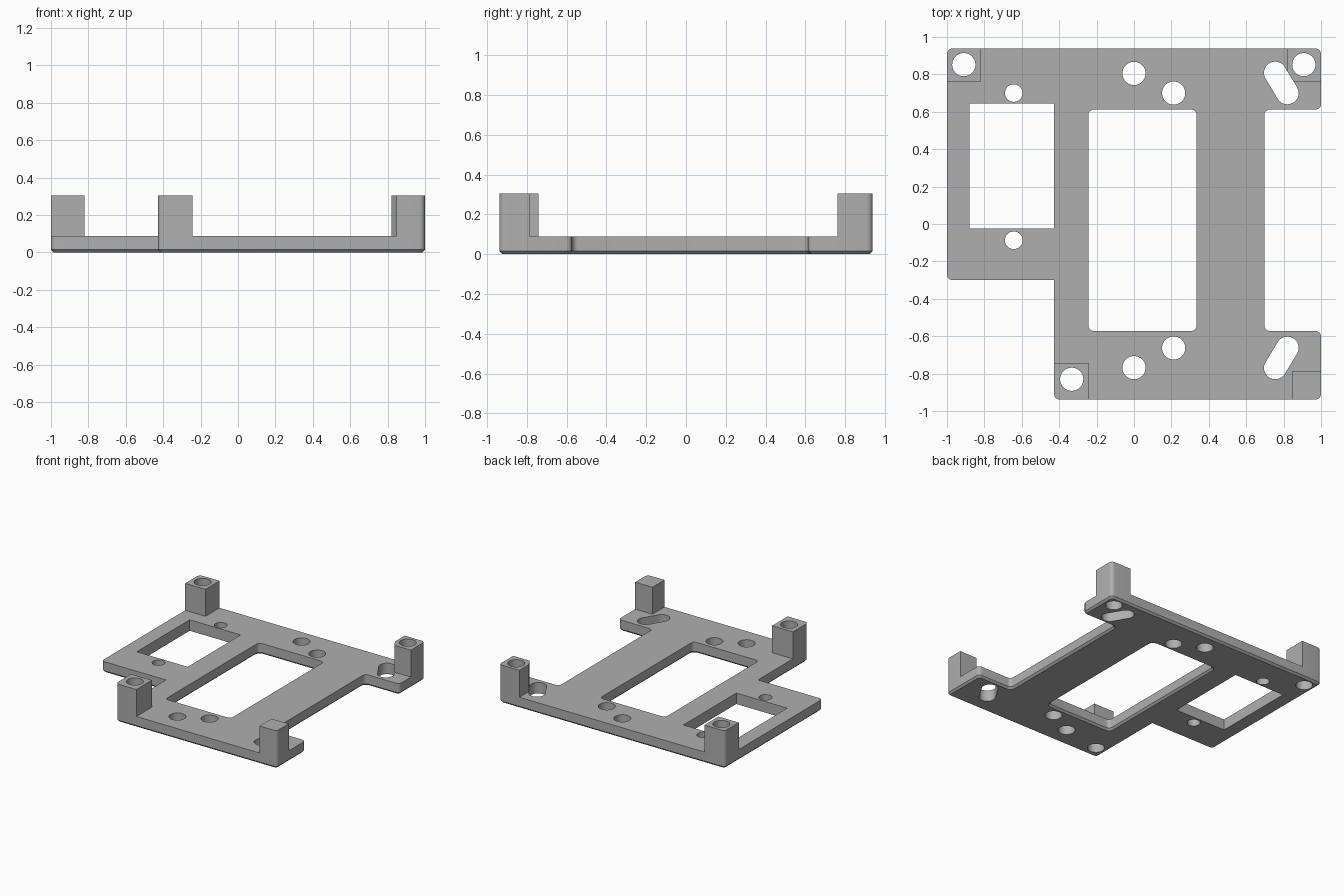
import bpy, bmesh, math
from mathutils import Vector

if "Cube" in bpy.data.objects:
    bpy.data.objects.remove(bpy.data.objects["Cube"], do_unlink=True)

grey = bpy.data.materials.new("matte grey")
grey.use_nodes = True
colour = (0.43, 0.43, 0.43, 1)
grey.diffuse_color = colour
grey.node_tree.nodes["Principled BSDF"].inputs["Base Color"].default_value = colour

PLATE, TOP, CHAMFER, ROUND = 0.088, 0.304, 0.015, 0.03
HOLE = 0.062


def rounded(corners, steps=6):
    """Counter-clockwise outline from (x, y, radius) right-angled corners."""
    pts = []
    for i, (x, y, r) in enumerate(corners):
        p = Vector((x, y))
        if r == 0:
            pts.append(p)
            continue
        a = (Vector(corners[i - 1][:2]) - p).normalized()
        b = (Vector(corners[(i + 1) % len(corners)][:2]) - p).normalized()
        for k in range(steps + 1):
            t = k / steps * math.pi / 2
            pts.append(p + r * (a * (1 - math.sin(t)) + b * (1 - math.cos(t))))
    return pts


def rect(x0, y0, x1, y1, radii=(0, 0, 0, 0)):
    return rounded([(x0, y0, radii[0]), (x1, y0, radii[1]),
                    (x1, y1, radii[2]), (x0, y1, radii[3])])


def slot(a, b, r, steps=20):
    """Outline of a round hole stretched from a to b."""
    a, b = Vector(a), Vector(b)
    d = b - a
    start = math.atan2(d.y, d.x) + math.pi / 2
    pts = []
    for centre, first in ((a, start), (b, start + math.pi)):
        for k in range(steps + 1):
            t = first + math.pi * k / steps
            pts.append(centre + r * Vector((math.cos(t), math.sin(t))))
    return pts


def circle(x, y, r, n=40):
    return [Vector((x + r * math.cos(math.tau * k / n),
                    y + r * math.sin(math.tau * k / n))) for k in range(n)]


def grow(pts, d):
    """Offset an outline outwards by d with mitred corners."""
    out = []
    for i, p in enumerate(pts):
        e = (p - pts[i - 1]).normalized()
        f = (pts[(i + 1) % len(pts)] - p).normalized()
        n, m = Vector((e.y, -e.x)), Vector((f.y, -f.x))
        out.append(p + (n + m) * d / (1 + n.dot(m)))
    return out


def prism(bm, pts, layers):
    """Closed solid through (z, offset) layers of one outline."""
    rings = [[bm.verts.new((p.x, p.y, z)) for p in grow(pts, d)] for z, d in layers]
    n = len(pts)
    for low, high in zip(rings, rings[1:]):
        for i in range(n):
            j = (i + 1) % n
            bm.faces.new((low[i], low[j], high[j], high[i]))
    bm.faces.new(rings[0][::-1])
    bm.faces.new(rings[-1])


def make(name, solids):
    bm = bmesh.new()
    for pts, layers in solids:
        prism(bm, pts, layers)
    mesh = bpy.data.meshes.new(name)
    bm.to_mesh(mesh)
    bm.free()
    mesh.materials.append(grey)
    ob = bpy.data.objects.new(name, mesh)
    bpy.context.collection.objects.link(ob)
    return ob


# Base plate with chamfered underside
R = ROUND
outline = rounded([
    (-0.428, -0.938, R), (1, -0.938, R), (1, -0.572, R), (0.697, -0.572, R),
    (0.697, 0.612, R), (1, 0.612, R), (1, 0.938, R), (-1, 0.938, R),
    (-1, -0.3, R), (-0.428, -0.3, 0)])
frame = make("mounting_frame", [(outline, [(0, -CHAMFER), (CHAMFER, 0), (PLATE, 0)])])

# Corner posts, rounded on the outer corner only
post_layers = [(0.03, 0), (TOP, 0)]
posts = make("corner_posts", [(p, post_layers) for p in (
    rect(-1, 0.76, -0.82, 0.938, (0, 0, 0, R)),
    rect(0.82, 0.76, 1, 0.938, (0, 0, R, 0)),
    rect(-0.428, -0.938, -0.244, -0.742, (R, 0, 0, 0)),
    rect(0.847, -0.938, 1, -0.785, (0, R, 0, 0)))])

# Windows, screw holes and slanted slots
through = [(-0.1, 0), (0.5, 0)]
cuts = [
    (rect(-0.244, -0.572, 0.335, 0.612, (R,) * 4),
     [(-0.02, CHAMFER + 0.02), (CHAMFER, 0), (0.5, 0)]),
    (rect(-0.88, -0.025, -0.428, 0.645), through)]
for x, y in ((-0.91, 0.852), (0.908, 0.852), (-0.333, -0.83),
             (0, 0.805), (0, -0.768), (0.212, 0.7), (0.212, -0.663)):
    cuts.append((circle(x, y, HOLE), through))
for y in (0.7, -0.087):
    cuts.append((circle(-0.643, y, 0.047), through))
for outer, inner in ((0.808, 0.7), (-0.77, -0.662)):
    cuts.append((slot((0.755, outer), (0.82, inner), 0.06), through))
cutter = make("openings_cutter", cuts)

# Combine and bake the result
for helper, operation in ((posts, "UNION"), (cutter, "DIFFERENCE")):
    helper.hide_render = True
    mod = frame.modifiers.new(operation.title(), "BOOLEAN")
    mod.operation, mod.object, mod.solver = operation, helper, "EXACT"
deps = bpy.context.evaluated_depsgraph_get()
baked = bpy.data.meshes.new_from_object(frame.evaluated_get(deps))
frame.modifiers.clear()
frame.data = baked
for helper in (posts, cutter):
    bpy.data.objects.remove(helper, do_unlink=True)

bpy.ops.object.select_all(action="DESELECT")
frame.select_set(True)
bpy.context.view_layer.objects.active = frame
bpy.ops.object.shade_smooth_by_angle(angle=math.radians(30))
